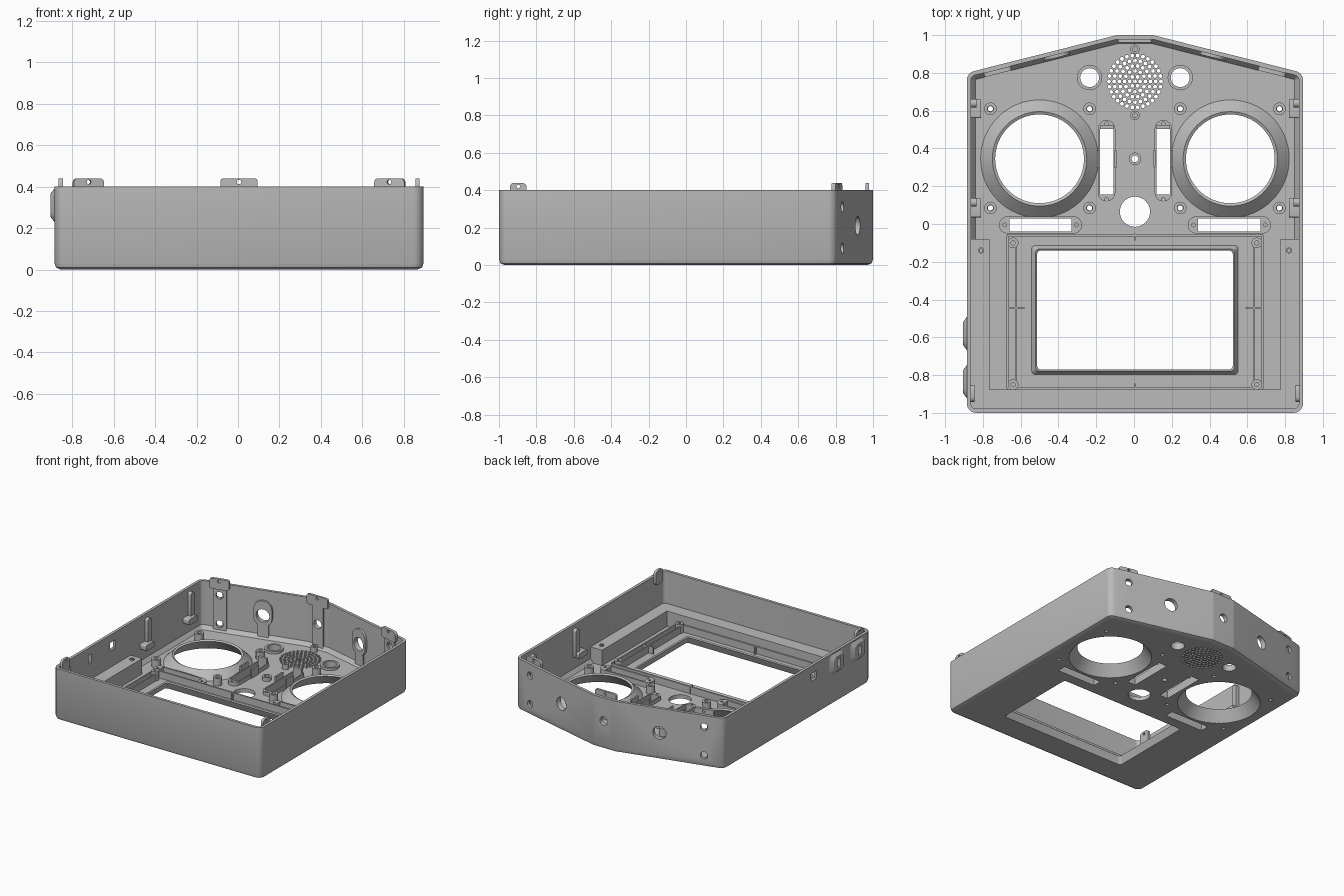
import bpy, bmesh, math
from mathutils import Matrix, Vector

cube = bpy.data.objects.get("Cube")
if cube:
    bpy.data.objects.remove(cube, do_unlink=True)

CX = 0.005                      # mirror axis of the housing
FLOOR, RIM, WALL = 0.03, 0.4, 0.022
SIDES = ((-1, "right"), (1, "left"))
SLANT = math.atan2(0.2, 0.795)
parts = []

grey = bpy.data.materials.new("housing_grey")
grey.use_nodes = True
grey.diffuse_color = (0.5, 0.5, 0.5, 1)
grey.node_tree.nodes["Principled BSDF"].inputs["Base Color"].default_value = (0.5, 0.5, 0.5, 1)


def finish(name, bm):
    bmesh.ops.remove_doubles(bm, verts=bm.verts, dist=1e-5)
    bmesh.ops.recalc_face_normals(bm, faces=bm.faces)
    mesh = bpy.data.meshes.new(name)
    bm.to_mesh(mesh)
    bm.free()
    mesh.materials.append(grey)
    ob = bpy.data.objects.new(name, mesh)
    bpy.context.collection.objects.link(ob)
    parts.append(ob)
    return ob


def circle(x, y, r, n=24):
    return [(x + r * math.cos(2 * math.pi * i / n), y + r * math.sin(2 * math.pi * i / n)) for i in range(n)]


def rrect(x, y, hx, hy, r=0.0, n=5):
    if r == 0:
        return [(x - hx, y - hy), (x + hx, y - hy), (x + hx, y + hy), (x - hx, y + hy)]
    pts = []
    for k, (sx, sy) in enumerate(((1, 1), (-1, 1), (-1, -1), (1, -1))):
        for i in range(n):
            a = math.pi / 2 * (k + i / (n - 1))
            pts.append((x + sx * (hx - r) + r * math.cos(a), y + sy * (hy - r) + r * math.sin(a)))
    return pts


def plate(name, loops, z0, z1, matrix=None):
    """Filled flat outline with holes, given thickness."""
    cu = bpy.data.curves.new(name, "CURVE")
    cu.dimensions, cu.fill_mode, cu.extrude = "2D", "BOTH", (z1 - z0) / 2
    for loop in loops:
        sp = cu.splines.new("POLY")
        sp.points.add(len(loop) - 1)
        for p, (x, y) in zip(sp.points, loop):
            p.co = (x, y, 0, 1)
        sp.use_cyclic_u = True
    tmp = bpy.data.objects.new(name, cu)
    bpy.context.collection.objects.link(tmp)
    mesh = bpy.data.meshes.new_from_object(tmp.evaluated_get(bpy.context.evaluated_depsgraph_get()))
    bm = bmesh.new()
    bm.from_mesh(mesh)
    bpy.data.objects.remove(tmp)
    bpy.data.curves.remove(cu)
    bpy.data.meshes.remove(mesh)
    bm.transform((matrix or Matrix()) @ Matrix.Translation((0, 0, (z0 + z1) / 2)))
    return finish(name, bm)


def loft(name, rings):
    """Closed tube through (outline, height) rings."""
    bm = bmesh.new()
    vs = [[bm.verts.new((x, y, z)) for x, y in pts] for pts, z in rings]
    n = len(vs[0])
    for k, a in enumerate(vs):
        b = vs[(k + 1) % len(vs)]
        for i in range(n):
            j = (i + 1) % n
            bm.faces.new((a[i], a[j], b[j], b[i]))
    return finish(name, bm)


def turned(name, x, y, profile, n=24):
    return loft(name, [(circle(x, y, r, n), z) for r, z in profile])


def tube(name, x, y, r_out, r_in, top):
    return turned(name, x, y, [(r_in, FLOOR - 0.01), (r_in, top), (r_out, top), (r_out, FLOOR - 0.01)])


def outline(inset, r=0.05, n=6):
    """Rounded house-shaped outline of the shell."""
    half = [(0.89, -1), (0.89, 0.8), (0.095, 1)]
    pts = [Vector((CX + x, y)) for x, y in half] + [Vector((CX - x, y)) for x, y in reversed(half)]
    out = []
    for i, p in enumerate(pts):
        d1, d2 = (p - pts[i - 1]).normalized(), (pts[(i + 1) % len(pts)] - p).normalized()
        n1, n2 = Vector((d1.y, -d1.x)), Vector((d2.y, -d2.x))
        c = p - r * (n1 + n2) / (1 + n1.dot(n2))
        a, turn = math.atan2(n1.y, n1.x), n1.angle(n2)
        for k in range(n):
            t = a + turn * k / (n - 1)
            out.append((c.x + (r - inset) * math.cos(t), c.y + (r - inset) * math.sin(t)))
    return out


def on_wall(x, y, angle):
    """Local x runs along the wall, local y is height, local z points inward."""
    return Matrix.Translation((x, y, 0)) @ Matrix.Rotation(angle, 4, "Z") @ Matrix.Rotation(math.pi / 2, 4, "X")


def on_back(s, d):
    return on_wall(CX + s * d, 1 - (d - 0.095) * math.tan(SLANT), -s * SLANT)


def on_side(s, y):
    return on_wall(CX + s * 0.89, y, -s * math.pi / 2)


# Outer wall, with filleted base
walls = loft("outer_wall", [(outline(i), z) for i, z in (
    (0.045, FLOOR), (WALL, 0.06), (WALL, RIM), (0, RIM), (0, 0.03), (0.008, 0.009), (0.03, 0), (0.045, 0))])

# Openings cut through the wall
def cut(loop, matrix):
    cutter = plate("wall_cutter", [loop], -0.05, 0.06, matrix)
    parts.remove(cutter)
    cutter.hide_render = True
    mod = walls.modifiers.new("opening", "BOOLEAN")
    mod.operation, mod.solver, mod.object = "DIFFERENCE", "EXACT", cutter
    bpy.context.view_layer.objects.active = walls
    bpy.ops.object.modifier_apply(modifier=mod.name)
    bpy.data.objects.remove(cutter, do_unlink=True)


back_centre = on_wall(CX, 1, 0)
cut(circle(0, 0.22, 0.033), back_centre)
for s, side in SIDES:
    cut(circle(0, 0.21, 0.05), on_back(s, 0.42))
    for z in (0.09, 0.31):
        cut(circle(0, z, 0.028), on_back(s, 0.745))
cut(rrect(0, 0.31, 0.035, 0.03), on_side(-1, -0.3))
for y in (-0.58, -0.835):
    cut(rrect(0, 0.31, 0.018, 0.035), on_side(-1, y))

# Floor with all its openings
holes = [rrect(CX, -0.455, 0.54, 0.335, 0.02), circle(CX, 0.065, 0.08, 32), circle(CX, 0.345, 0.018)]
for k in range(6):
    count = max(1, 6 * k)
    for i in range(count):
        a = 2 * math.pi * i / count
        holes.append(circle(CX + 0.0275 * k * math.cos(a), 0.755 + 0.0275 * k * math.sin(a), 0.0105, 8))
post_spots = [(0.765, 0.61), (0.24, 0.61), (0.765, 0.085), (0.24, 0.085)]
for s, side in SIDES:
    holes += [circle(CX + s * 0.505, 0.345, 0.295, 48), circle(CX + s * 0.24, 0.775, 0.05),
              rrect(CX + s * 0.15, 0.33, 0.036, 0.175), rrect(CX + s * 0.5, -0.005, 0.165, 0.034)]
    holes += [circle(CX + s * d, y, 0.014, 12) for d, y in post_spots]
plate("floor", [outline(0.045)] + holes, 0, FLOOR)

# Screen bezel and the raised ledge around the screen bay
loft("screen_bezel", [(rrect(CX, -0.455, hx, hy, 0.02), z) for hx, hy, z in (
    (0.54, 0.335, 0), (0.518, 0.315, 0.055), (0.526, 0.323, 0.062), (0.55, 0.345, 0.025))])
ledge = [(0.87, -0.08), (0.87, -0.98)]
inner = [(0.77, -0.875), (0.77, -0.08)]
right_half = ledge + [(-x, y) for x, y in reversed(ledge)]
left_half = [(-x, y) for x, y in reversed(inner)] + inner
plate("bay_ledge", [[(CX + x, y) for x, y in right_half + left_half]], FLOOR - 0.01, 0.15)
for y in (-0.06, -0.87):
    plate("bay_cross_rib", [rrect(CX, y, 0.675, 0.006)], FLOOR - 0.01, 0.085)
    plate("bay_centre_tick", [rrect(CX, y * 0.98 - 0.01, 0.004, 0.018)], FLOOR - 0.01, 0.085)

tube("centre_boss", CX, 0.345, 0.033, 0.018, 0.06)
for y in (0.575, 0.925):
    tube("speaker_post", CX, y, 0.025, 0.012, 0.07)

for s, side in SIDES:
    # Conical stick wells
    turned(side + "_stick_well", CX + s * 0.505, 0.345,
           [(0.295, 0), (0.235, 0.082), (0.25, 0.09), (0.312, FLOOR), (0.305, 0.02)], 64)
    tube(side + "_button_collar", CX + s * 0.24, 0.775, 0.067, 0.05, 0.05)
    for d, y in post_spots:
        tube(side + "_stick_post", CX + s * d, y, 0.033, 0.016, 0.09)

    # Trim slider frames with screw ears
    x = CX + s * 0.15
    plate(side + "_upright_trim_frame",
          [rrect(x, 0.335, 0.046, 0.215, 0.045), rrect(x, 0.33, 0.036, 0.175)]
          + [circle(x, y, 0.01, 12) for y in (0.13, 0.53)], FLOOR - 0.01, 0.06)
    plate(side + "_upright_trim_stop", [rrect(x, 0.513, 0.036, 0.01)], FLOOR - 0.01, 0.1)
    for e in (-1, 1):
        plate(side + "_upright_trim_guide", [rrect(x + e * 0.046, 0.345, 0.006, 0.045)], FLOOR - 0.01, 0.1)
    x = CX + s * 0.5
    plate(side + "_flat_trim_frame",
          [rrect(x, -0.005, 0.22, 0.046, 0.045), rrect(x, -0.005, 0.165, 0.034)]
          + [circle(x + e * 0.19, -0.005, 0.01, 12) for e in (-1, 1)], FLOOR - 0.01, 0.07)

    # Screen mounting rails and bosses
    for d, y0, y1 in ((0.675, -0.87, -0.06), (0.63, -0.83, -0.12)):
        plate(side + "_screen_rail", [rrect(CX + s * d, (y0 + y1) / 2, 0.005, (y1 - y0) / 2)], FLOOR - 0.01, 0.085)
    plate(side + "_rail_web", [rrect(CX + s * 0.63, -0.445, 0.045, 0.004)], FLOOR - 0.01, 0.085)
    for y in (-0.1, -0.85):
        tube(side + "_screen_boss", CX + s * 0.645, y, 0.028, 0.011, 0.1)
    tube(side + "_ledge_boss", CX + s * 0.815, -0.14, 0.016, 0.009, 0.16)

    # Back wall strip with tab, and ring pad on a stem
    m = on_back(s, 0.735)
    screw_holes = [circle(0, z, 0.028) for z in (0.09, 0.31)]
    plate(side + "_back_strip", [rrect(0, 0.2, 0.05, 0.18)] + screw_holes, WALL - 0.004, 0.034, m)
    plate(side + "_back_tab", [rrect(0, 0.4, 0.075, 0.04, 0.02), circle(0, 0.422, 0.011, 12)], WALL, 0.045, m)
    m = on_back(s, 0.42)
    plate(side + "_switch_pad", [rrect(0, 0.225, 0.07, 0.1, 0.068), circle(0, 0.21, 0.05)], WALL - 0.004, 0.038, m)
    plate(side + "_switch_stem", [rrect(0, 0.08, 0.042, 0.065)], WALL - 0.004, 0.034, m)

    # Side wall hooks and front corner tabs
    for y in (0.61, 0.085):
        m = on_side(s, y)
        plate(side + "_hook_back", [rrect(-s * 0.03, 0.26, 0.022, 0.11, 0.02)], WALL - 0.004, 0.05, m)
        plate(side + "_hook_foot", [rrect(0, 0.17, 0.05, 0.022, 0.01)], WALL - 0.004, 0.075, m)
    plate(side + "_front_tab", [rrect(0, 0.385, 0.045, 0.055, 0.025), circle(0, 0.42, 0.01, 12)],
          WALL - 0.002, 0.04, on_side(s, -0.897))

# Centre strip and tab on the back wall
plate("centre_strip", [rrect(0, 0.2, 0.045, 0.18), circle(0, 0.22, 0.033)], WALL - 0.004, 0.034, back_centre)
plate("centre_tab", [rrect(0, 0.4, 0.09, 0.04, 0.015), circle(0, 0.422, 0.011, 12)], WALL, 0.04, back_centre)

# Port surrounds standing out of the right wall
for y in (-0.58, -0.835):
    surround = loft("port_surround", [(rrect(0, 0.31, hx, hz, r), z) for hx, hz, r, z in (
        (0.018, 0.035, 0.004, 0.01), (0.018, 0.035, 0.004, -0.02),
        (0.06, 0.055, 0.03, -0.02), (0.088, 0.08, 0.04, 0.0), (0.088, 0.08, 0.04, 0.01))])
    surround.data.transform(on_side(-1, y))

# Smooth shading on the rounded parts, sharp at the edges
bpy.ops.object.select_all(action="DESELECT")
for ob in parts:
    ob.select_set(True)
bpy.context.view_layer.objects.active = walls
bpy.ops.object.shade_smooth_by_angle(angle=math.radians(30))
